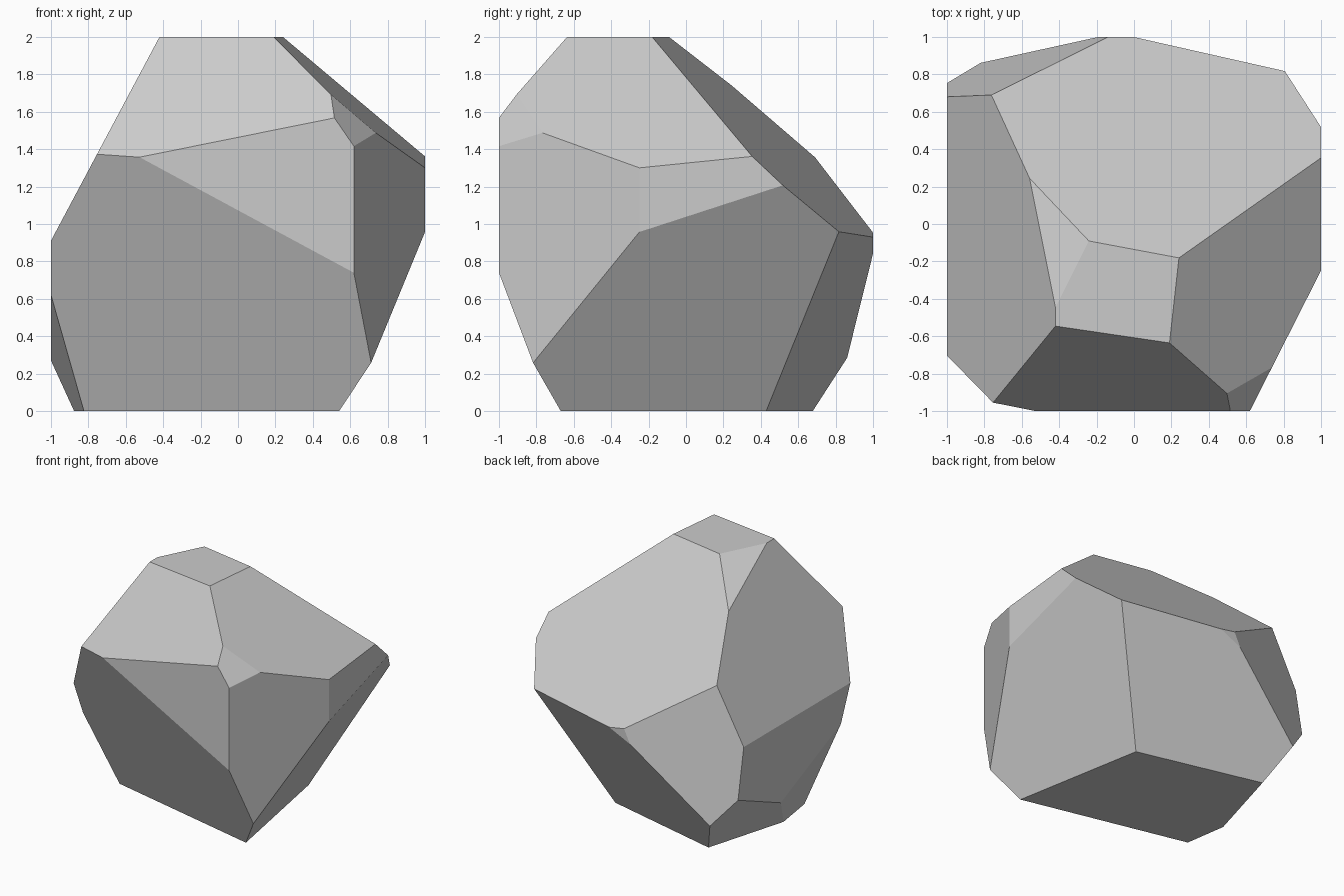
import bpy
import bmesh
from mathutils import Vector

cube = bpy.data.objects.get("Cube")
if cube:
    bpy.data.objects.remove(cube, do_unlink=True)

CENTRE = Vector((0, 0, 1))

# Chisel planes: n . (p - CENTRE) = 1 for each n
FACETS = {
    "front_slope": (-.110, -.747, .546),
    "front_lower": (-.235, -1.032, -.436),
    "corner_chip": (.616, -.442, .424),
    "left_slope": (.737, -.082, .808),
    "left_front": (.888, -.450, 0),
    "left_lower": (1.022, .186, -.572),
    "back_slope": (.203, 1.081, 1.147),
    "back_lower": (.236, .965, -.506),
    "right_slope": (-1.050, 0, .559),
    "right_back": (-.364, .958, .173),
    "right_lower_front": (-.822, -.125, -.278),
    "right_lower_back": (-.643, .184, -.439),
    "top_chip": (-.485, .243, .905),
}


def make_material(name, colour):
    mat = bpy.data.materials.new(name)
    mat.use_nodes = True
    mat.diffuse_color = colour
    mat.node_tree.nodes["Principled BSDF"].inputs["Base Color"].default_value = colour
    return mat


def chisel(bm, n):
    """Cut away everything beyond the plane and cap the opening."""
    n = Vector(n)
    cut = bmesh.ops.bisect_plane(
        bm, geom=bm.verts[:] + bm.edges[:] + bm.faces[:],
        plane_co=CENTRE + n / n.length_squared, plane_no=n,
        dist=1e-5, clear_outer=True)
    rim = [e for e in cut["geom_cut"] if isinstance(e, bmesh.types.BMEdge)]
    bmesh.ops.contextual_create(bm, geom=rim)


# Boulder: a block chiselled to flat facets
bm = bmesh.new()
bmesh.ops.create_cube(bm, size=2)
bmesh.ops.translate(bm, verts=bm.verts, vec=CENTRE)
for normal in FACETS.values():
    chisel(bm, normal)
bmesh.ops.recalc_face_normals(bm, faces=bm.faces)

mesh = bpy.data.meshes.new("boulder")
bm.to_mesh(mesh)
bm.free()
mesh.materials.append(make_material("stone grey", (.6, .6, .6, 1)))
boulder = bpy.data.objects.new("boulder", mesh)
bpy.context.collection.objects.link(boulder)
